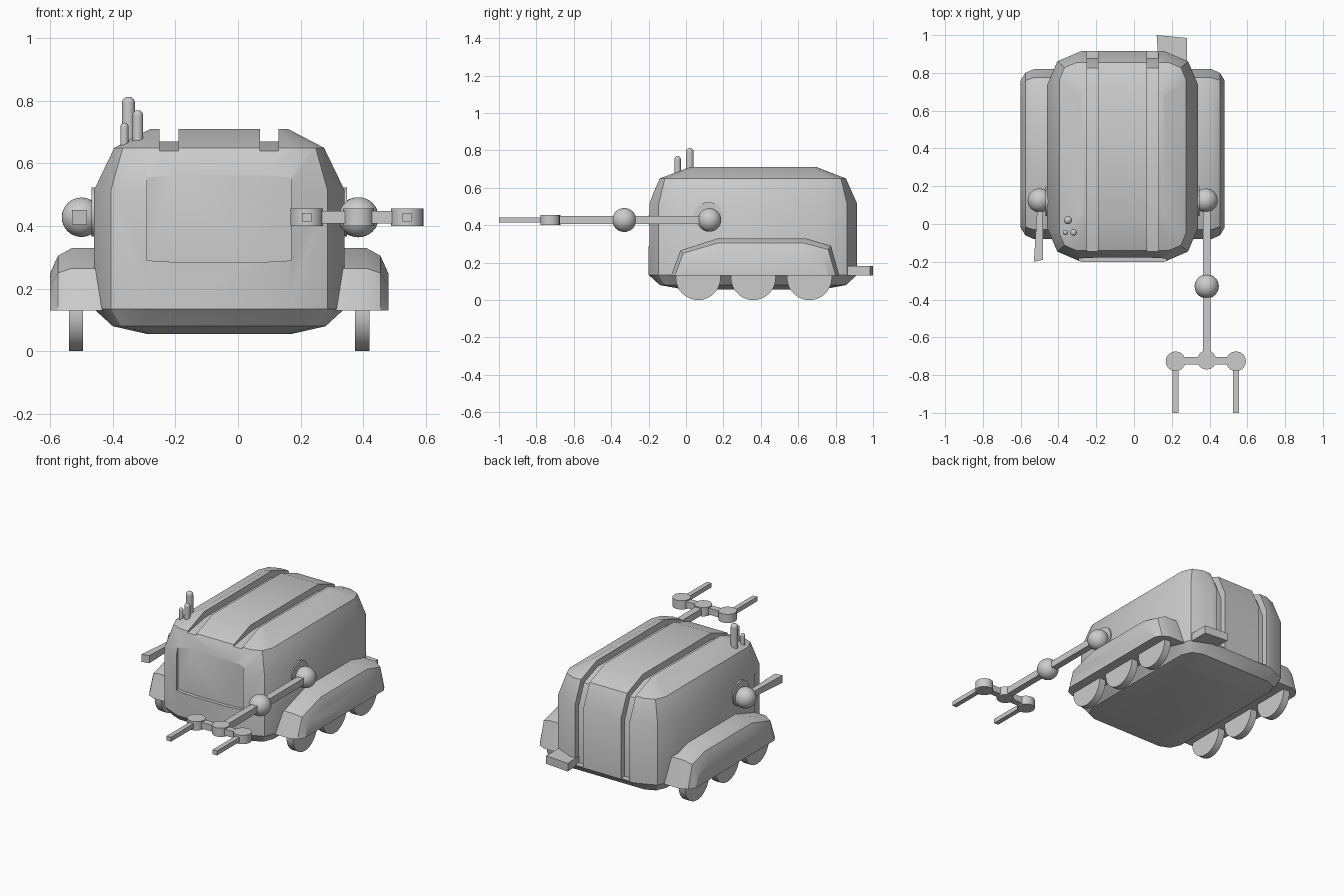
import bpy, bmesh, math
from mathutils import Matrix, Vector

if "Cube" in bpy.data.objects:
    bpy.data.objects.remove(bpy.data.objects["Cube"])

CX = -0.06  # body centre line


def finish(name, bm, angle=30):
    bmesh.ops.recalc_face_normals(bm, faces=bm.faces)
    me = bpy.data.meshes.new(name)
    bm.to_mesh(me)
    bm.free()
    ob = bpy.data.objects.new(name, me)
    bpy.context.collection.objects.link(ob)
    smooth(ob, angle)
    return ob


def smooth(ob, angle=30):
    bpy.ops.object.select_all(action='DESELECT')
    bpy.context.view_layer.objects.active = ob
    ob.select_set(True)
    bpy.ops.object.shade_smooth_by_angle(angle=math.radians(angle))


def loft(name, rings, angle=30):
    bm = bmesh.new()
    vs = [[bm.verts.new(p) for p in r] for r in rings]
    n = len(rings[0])
    for a, b in zip(vs, vs[1:]):
        for i in range(n):
            j = (i + 1) % n
            bm.faces.new((a[i], a[j], b[j], b[i]))
    bm.faces.new(vs[0])
    bm.faces.new(vs[-1])
    return finish(name, bm, angle)


def box(name, x0, x1, y0, y1, z0, z1):
    return loft(name, [[(x0, y0, z), (x1, y0, z), (x1, y1, z), (x0, y1, z)] for z in (z0, z1)])


def ball(name, c, r):
    bm = bmesh.new()
    bmesh.ops.create_uvsphere(bm, u_segments=32, v_segments=16, radius=r, matrix=Matrix.Translation(c))
    return finish(name, bm)


def disc(name, c, r, depth, axis='Z'):
    m = Matrix.Translation(c)
    if axis == 'X':
        m = m @ Matrix.Rotation(math.pi / 2, 4, 'Y')
    bm = bmesh.new()
    bmesh.ops.create_cone(bm, cap_ends=True, segments=48, radius1=r, radius2=r, depth=depth, matrix=m)
    return finish(name, bm)


def cut(ob, cutter):
    mod = ob.modifiers.new("cut", 'BOOLEAN')
    mod.operation = 'DIFFERENCE'
    mod.solver = 'EXACT'
    mod.object = cutter
    bpy.context.view_layer.objects.active = ob
    bpy.ops.object.modifier_apply(modifier=mod.name)
    bpy.data.objects.remove(cutter, do_unlink=True)


# Hull: rounded box lofted upwards
def hull_ring(z, hx, y0, y1, c):
    k = 0.3 * c
    pts = [(-hx + c, y0), (hx - c, y0), (hx - k, y0 + k), (hx, y0 + c),
           (hx, y1 - c), (hx - k, y1 - k), (hx - c, y1),
           (-hx + c, y1), (-hx + k, y1 - k), (-hx, y1 - c), (-hx, y0 + c), (-hx + k, y0 + k)]
    return [(CX + x, y, z) for x, y in pts]


hull = loft("hull", [hull_ring(*r) for r in (
    (0.055, 0.23, 0.0, 0.72, 0.04), (0.08, 0.34, -0.14, 0.855, 0.09),
    (0.135, 0.40, -0.20, 0.915, 0.18), (0.515, 0.40, -0.20, 0.915, 0.18),
    (0.65, 0.335, -0.14, 0.855, 0.09), (0.71, 0.22, 0.02, 0.70, 0.03))])

# Two grooves over the roof and down the back
groove = [(-0.145, 0.64), (0.03, 0.67), (0.69, 0.67), (0.825, 0.62), (0.88, 0.49),
          (0.88, 0.14), (1.1, 0.14), (1.1, 0.9), (-0.145, 0.9)]
for x in (-0.25, 0.07):
    cut(hull, loft("groove_cutter", [[(x + d, y, z) for y, z in groove] for d in (0, 0.06)]))

# Recessed windscreen
win = [(-0.29, 0.555), (-0.17, 0.568), (0.05, 0.568), (0.17, 0.555),
       (0.17, 0.29), (0.05, 0.283), (-0.17, 0.283), (-0.29, 0.29)]
cut(hull, loft("window_cutter", [[(x, y, z) for x, z in win] for y in (-0.4, -0.178)]))
smooth(hull, 25)

# Fenders, wheels and shoulders on both sides
outer = [(-0.08, 0.13), (-0.03, 0.265), (0.17, 0.33), (0.64, 0.33), (0.775, 0.29), (0.82, 0.13)]
mid = [(-0.06, 0.13), (-0.015, 0.25), (0.17, 0.305), (0.63, 0.305), (0.76, 0.27), (0.80, 0.13)]
face = [(-0.02, 0.13), (0.01, 0.21), (0.18, 0.25), (0.62, 0.25), (0.73, 0.22), (0.76, 0.13)]
for side, s in (("right", 1), ("left", -1)):
    loft(side + "_fender", [[(CX + s * d, y, z) for y, z in p] for d, p in
                            ((0.36, outer), (0.47, outer), (0.515, mid), (0.54, face))])
    for i, y in enumerate((0.065, 0.36, 0.66)):
        disc(f"{side}_wheel_{i + 1}", (CX + s * 0.457, y, 0.12), 0.12, 0.045, 'X')
    disc(side + "_shoulder_socket", (CX + s * 0.395, 0.12, 0.445), 0.078, 0.025, 'X')
    ball(side + "_shoulder", (CX + s * 0.44, 0.125, 0.428), 0.063)

# Right arm with gripper
AX, AZ = 0.385, 0.428
box("upper_arm", AX - 0.021, AX + 0.021, -0.33, 0.125, AZ - 0.021, AZ + 0.021)
ball("elbow", (AX, -0.33, AZ), 0.064)
box("forearm", AX - 0.021, AX + 0.021, -0.72, -0.33, AZ - 0.021, AZ + 0.021)
box("gripper_bar", 0.22, 0.54, -0.745, -0.705, AZ - 0.02, AZ + 0.02)
disc("wrist", (AX, -0.72, AZ), 0.05, 0.055)
for side, x in (("left", 0.22), ("right", 0.54)):
    disc(side + "_knuckle", (x, -0.727, AZ), 0.052, 0.055)
    box(side + "_finger", x - 0.015, x + 0.015, -1.0, -0.73, AZ - 0.014, AZ + 0.014)

# Left arm: short flared stub
loft("left_arm_stub", [
    [(-0.51, 0.12, 0.412), (-0.484, 0.12, 0.412), (-0.484, 0.12, 0.444), (-0.51, 0.12, 0.444)],
    [(-0.53, -0.2, 0.405), (-0.482, -0.19, 0.405), (-0.482, -0.19, 0.452), (-0.53, -0.2, 0.452)]])

# Antennas with rounded tips
for i, (x, y, r, top) in enumerate(((-0.35, 0.02, 0.021, 0.813), (-0.32, -0.045, 0.017, 0.77),
                                   (-0.363, -0.045, 0.013, 0.73))):
    disc(f"antenna_{i + 1}", (x, y, (0.62 + top - r) / 2), r, top - r - 0.62)
    ball(f"antenna_tip_{i + 1}", (x, y, top - r), r)

# Rear hitch
loft("rear_hitch", [[(0.13, 0.84, z), (0.28, 0.84, z), (0.28, 0.985, z), (0.12, 1.0, z)]
                    for z in (0.132, 0.183)])
